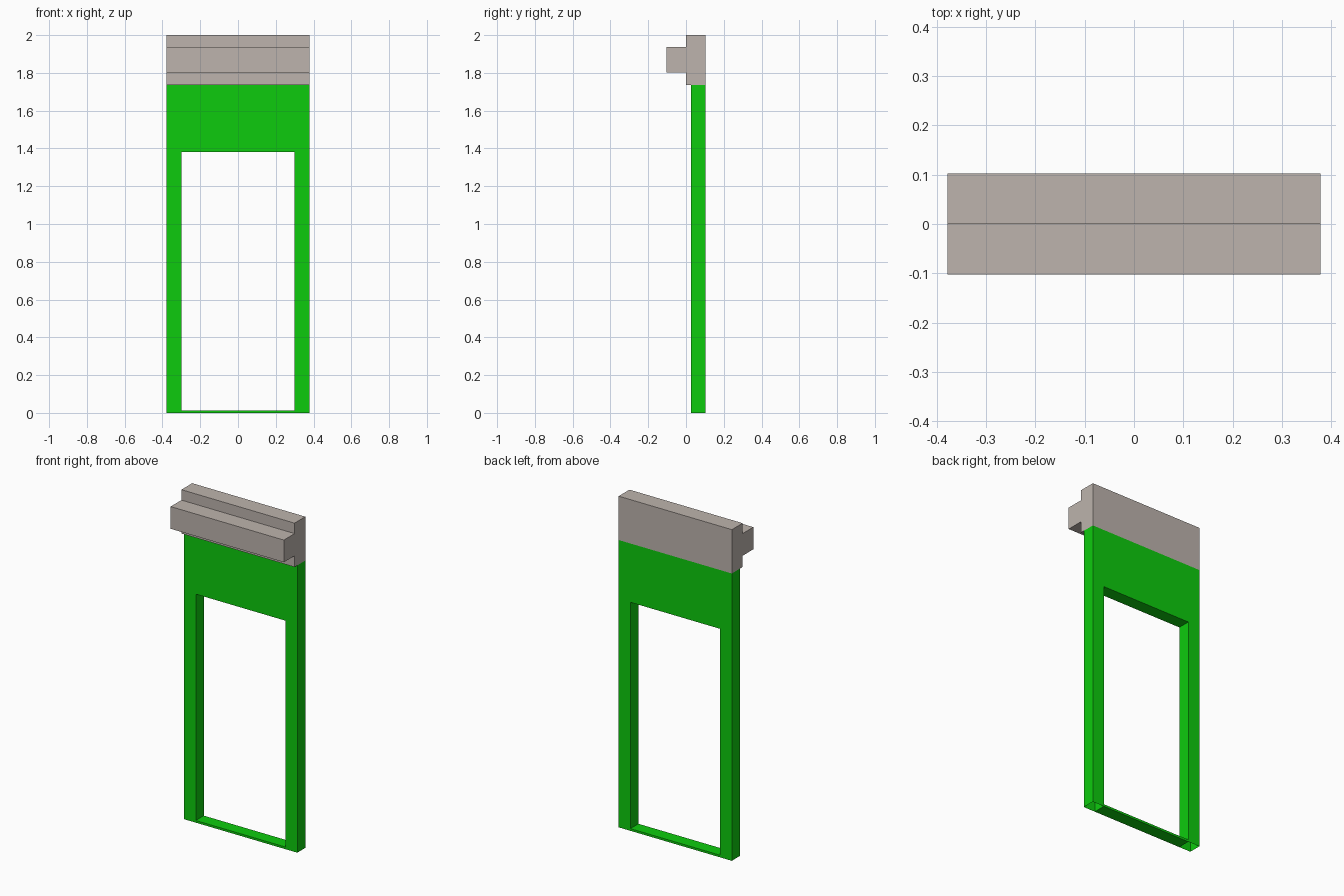
import bpy, bmesh
from mathutils import Vector

if "Cube" in bpy.data.objects:
    bpy.data.objects.remove(bpy.data.objects["Cube"])

def material(name, rgb):
    m = bpy.data.materials.new(name)
    m.diffuse_color = (*rgb, 1)
    m.use_nodes = True
    m.node_tree.nodes["Principled BSDF"].inputs["Base Color"].default_value = m.diffuse_color
    return m

green = material("bright_green", (0.004, 0.6, 0.004))
stone = material("warm_stone", (0.51, 0.456, 0.418))

def extrude(name, profile, place, a, b, mat, open_sides=()):
    """Extrude a closed profile from a to b; open_sides lists edges left without a wall."""
    bm = bmesh.new()
    near, far = ([bm.verts.new(place(u, v, t)) for u, v in profile] for t in (a, b))
    bm.faces.new(near)
    bm.faces.new(far)
    n = len(profile)
    for i in range(n):
        if i not in open_sides:
            j = (i + 1) % n
            bm.faces.new((near[i], near[j], far[j], far[i]))
    bmesh.ops.recalc_face_normals(bm, faces=bm.faces[:])
    me = bpy.data.meshes.new(name)
    bm.to_mesh(me)
    bm.free()
    me.materials.append(mat)
    ob = bpy.data.objects.new(name, me)
    bpy.context.collection.objects.link(ob)
    return ob

def along_y(x, z, y):
    return Vector((x, y, z))

def along_x(y, z, x):
    return Vector((x, y, z))

W, IN = 0.378, 0.30            # outer and opening half widths
FRONT, BACK = 0.026, 0.1025    # frame depth
TOP, HEAD, SILL = 1.735, 1.38, 0.013

# Posts and lintel panel in one piece, open under the posts
extrude("door_frame",
        [(-W, 0), (-IN, 0), (-IN, HEAD), (IN, HEAD), (IN, 0), (W, 0), (W, TOP), (-W, TOP)],
        along_y, FRONT, BACK, green, open_sides=(0, 4))

# Thin sill between the posts
extrude("sill", [(-IN, 0), (IN, 0), (IN, SILL), (-IN, SILL)],
        along_y, FRONT, BACK, green, open_sides=(1, 3))

# Stone header with a projecting ledge on the front
extrude("stone_header",
        [(0, TOP), (BACK, TOP), (BACK, 2), (0, 2), (0, 1.937), (-BACK, 1.937), (-BACK, 1.803), (0, 1.803)],
        along_x, -W, W, stone)
